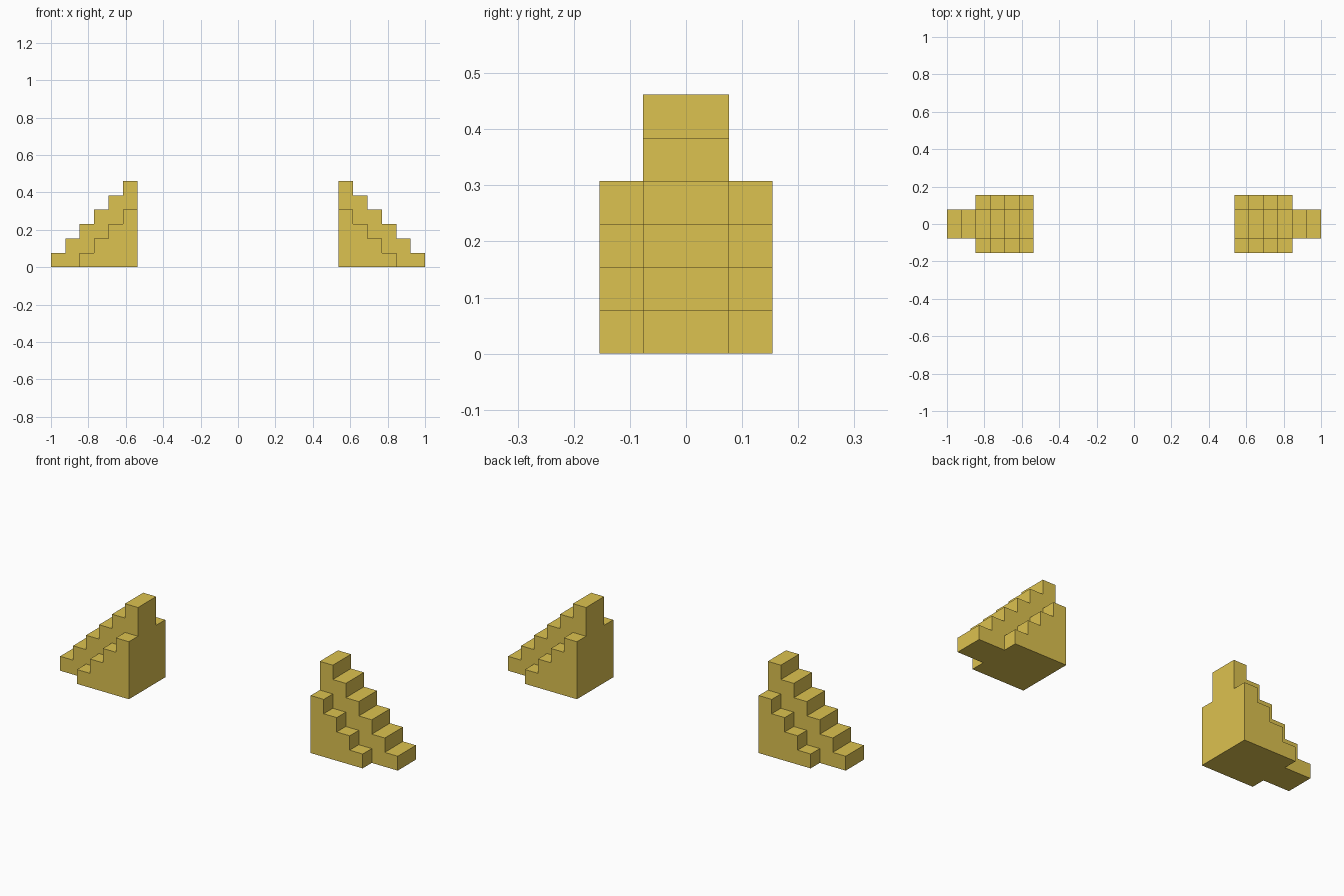
import bpy, bmesh, math

if "Cube" in bpy.data.objects:
    bpy.data.objects.remove(bpy.data.objects["Cube"])

U = 1 / 13  # one step: the model is 26 steps long

mat = bpy.data.materials.new("yellow")
mat.diffuse_color = (0.72, 0.54, 0.08, 1)
mat.use_nodes = True
mat.node_tree.nodes["Principled BSDF"].inputs["Base Color"].default_value = mat.diffuse_color


def height(i, j):
    """Stair height in steps for the cell column at x = i, y = j."""
    if not 7 <= i < 13 or not -2 <= j < 2:
        return 0
    return 13 - i if j in (-1, 0) else max(0, 11 - i)


def staircase(name, side):
    bm = bmesh.new()

    def solid(c):
        return 0 <= c[2] < height(c[0], c[1])

    # outer skin of the stepped block, one square per exposed cell side
    cells = [(i, j, k) for i in range(7, 13) for j in range(-2, 2) for k in range(height(i, j))]
    for c in cells:
        for axis in range(3):
            for d in (0, 1):
                n = list(c)
                n[axis] += 2 * d - 1
                if solid(n):
                    continue
                quad = []
                for a, b in ((0, 0), (1, 0), (1, 1), (0, 1)):
                    p = list(c)
                    p[axis] += d
                    p[(axis + 1) % 3] += a
                    p[(axis + 2) % 3] += b
                    quad.append(bm.verts.new((side * p[0] * U, p[1] * U, p[2] * U)))
                bm.faces.new(quad)
    bmesh.ops.remove_doubles(bm, verts=bm.verts, dist=1e-4)
    bmesh.ops.recalc_face_normals(bm, faces=bm.faces)
    # merge the flat squares into clean treads, risers and walls
    bmesh.ops.dissolve_limit(bm, angle_limit=math.radians(1), verts=bm.verts, edges=bm.edges)
    mesh = bpy.data.meshes.new(name)
    bm.to_mesh(mesh)
    bm.free()
    mesh.materials.append(mat)
    obj = bpy.data.objects.new(name, mesh)
    bpy.context.collection.objects.link(obj)


# mirrored pair, tall walls facing each other
staircase("right_staircase", 1)
staircase("left_staircase", -1)
